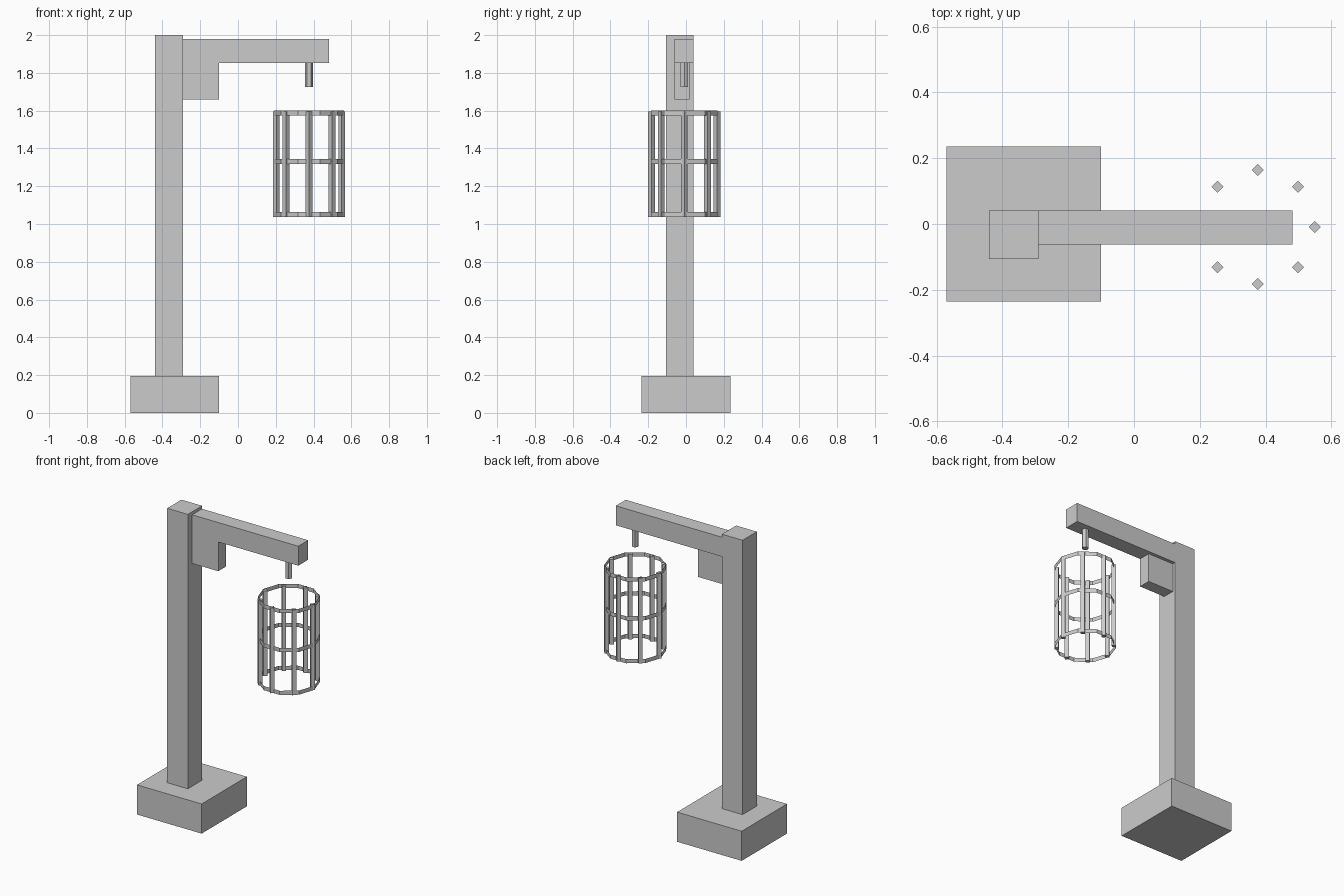
import bpy, bmesh
from math import cos, sin, pi
from mathutils import Matrix

if "Cube" in bpy.data.objects:
    bpy.data.objects.remove(bpy.data.objects["Cube"])


def make_object(name, bm):
    mesh = bpy.data.meshes.new(name)
    bm.to_mesh(mesh)
    bm.free()
    obj = bpy.data.objects.new(name, mesh)
    bpy.context.collection.objects.link(obj)
    return obj


def box(name, x, y, z):
    bm = bmesh.new()
    size = [b - a for a, b in (x, y, z)]
    mid = [(a + b) / 2 for a, b in (x, y, z)]
    bmesh.ops.create_cube(bm, size=1,
                          matrix=Matrix.Translation(mid) @ Matrix.Diagonal((*size, 1)))
    return make_object(name, bm)


def prism(name, sides, radius, cx, cy, z0, z1, caps=True):
    # upright prism with a vertex on +x; without caps it is an open band
    bm = bmesh.new()
    rows = [[bm.verts.new((cx + radius * cos(2 * pi * i / sides),
                           cy + radius * sin(2 * pi * i / sides), z))
             for i in range(sides)] for z in (z0, z1)]
    low, high = rows
    for i in range(sides):
        j = (i + 1) % sides
        bm.faces.new((low[i], low[j], high[j], high[i]))
    if caps:
        bm.faces.new(low[::-1])
        bm.faces.new(high)
    return make_object(name, bm)


# Base, post, arm and bracket
box("base", (-0.57, -0.10), (-0.235, 0.235), (0, 0.195))
box("post", (-0.44, -0.29), (-0.107, 0.041), (0.195, 2.0))
box("arm", (-0.29, 0.482), (-0.062, 0.041), (1.852, 1.98))
box("bracket", (-0.29, -0.10), (-0.062, 0.019), (1.66, 1.852))

# Hanging peg under the arm
CX, CY = 0.376, -0.009
prism("peg", 6, 0.022, CX, CY, 1.725, 1.852)

# Cage bars
for k in range(8):
    a = k * pi / 4
    prism(f"cage_bar_{k + 1}", 4, 0.018,
          CX + 0.173 * cos(a), CY + 0.173 * sin(a), 1.037, 1.596)

# Cage hoops: thin open bands
for name, z in (("lower", 1.036), ("middle", 1.318), ("upper", 1.574)):
    prism(f"cage_hoop_{name}", 10, 0.185, CX, CY, z, z + 0.027, caps=False)
